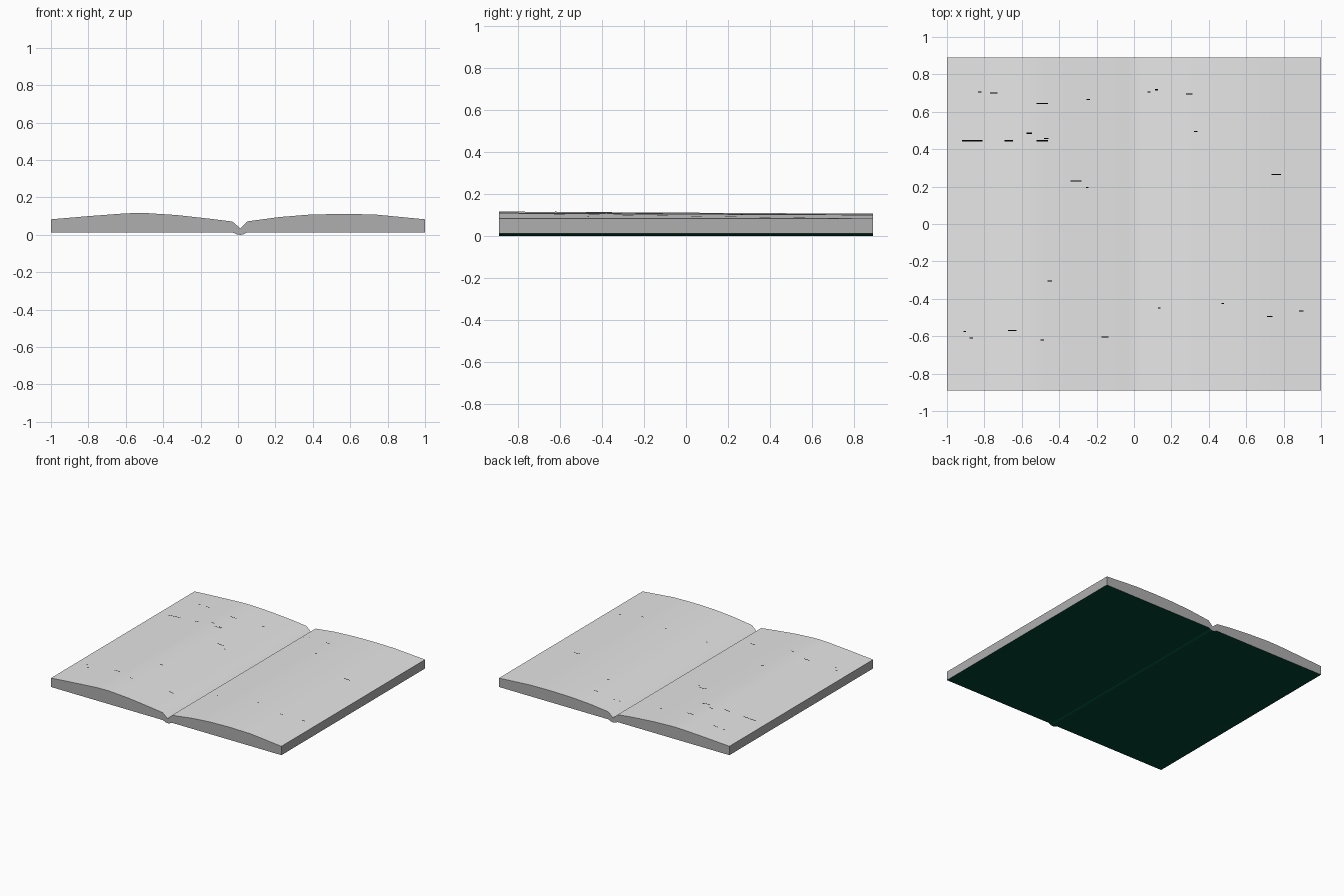
import bpy, bmesh

if "Cube" in bpy.data.objects:
    bpy.data.objects.remove(bpy.data.objects["Cube"])

D = 0.89          # half depth of the book
EDGE = 0.083      # height of the outer page edges
BASE = 0.013      # height of the cover boards

# Top outline of the open pages, left to right (x, z) at the front end
TOP = [(-1, EDGE), (-0.8, 0.1), (-0.6, 0.115), (-0.5, 0.117), (-0.33, 0.106),
       (-0.15, 0.086), (-0.03, 0.071), (0.012, 0.035), (0.05, 0.072),
       (0.22, 0.095), (0.38, 0.108), (0.55, 0.112), (0.73, 0.109), (1, EDGE)]
# Bottom outline with the bulging spine
BOTTOM = [(1, BASE), (0.05, BASE), (0.028, 0.002), (0.012, 0.0),
          (-0.004, 0.002), (-0.03, BASE), (-1, BASE)]


def material(name, rgb):
    m = bpy.data.materials.new(name)
    m.diffuse_color = (*rgb, 1)
    m.use_nodes = True
    m.node_tree.nodes["Principled BSDF"].inputs["Base Color"].default_value = m.diffuse_color
    return m


def back_height(z):
    # the pages lie a little flatter toward the back
    return EDGE + (z - EDGE) * 0.7 if z > EDGE else z


def page_height(x, y):
    for (x0, z0), (x1, z1) in zip(TOP, TOP[1:]):
        if x0 <= x <= x1:
            z = z0 + (z1 - z0) * (x - x0) / (x1 - x0)
            t = (y + D) / (2 * D)
            return z + (back_height(z) - z) * t


def finish(name, bm, mat, smooth=False):
    me = bpy.data.meshes.new(name)
    bm.to_mesh(me)
    bm.free()
    me.materials.append(mat)
    ob = bpy.data.objects.new(name, me)
    bpy.context.collection.objects.link(ob)
    if smooth:
        me.shade_smooth()
        mod = ob.modifiers.new("soft shading", 'WEIGHTED_NORMAL')
        mod.weight = 100
    return ob


def sheet(name, outline, mat):
    """Run an outline from front to back as one smooth sheet."""
    bm = bmesh.new()
    rows = [[bm.verts.new((x, y, z if y < 0 else back_height(z)))
             for x, z in outline] for y in (-D, D)]
    f, b = rows
    for i in range(len(outline) - 1):
        bm.faces.new((f[i], f[i + 1], b[i + 1], b[i]))
    return finish(name, bm, mat, True)


paper = material("paper", (0.8, 0.8, 0.8))
edge_grey = material("grey page edges", (0.43, 0.43, 0.43))
green = material("dark green cover", (0.0, 0.058, 0.032))
black = material("black ink", (0.0, 0.0, 0.0))

# Open page surface and the cover sheet with the spine
sheet("page_tops", TOP, paper)
sheet("cover", BOTTOM, green)

# Cut page edges: two ends and two fore edges
bm = bmesh.new()
for y, step in ((-D, -1), (D, 1)):
    ring = [(x, y, z if y < 0 else back_height(z)) for x, z in TOP + BOTTOM]
    bm.faces.new([bm.verts.new(p) for p in ring[::step]])
for s in (-1, 1):
    corners = [(s, -D * s, BASE), (s, D * s, BASE), (s, D * s, EDGE), (s, -D * s, EDGE)]
    bm.faces.new([bm.verts.new(p) for p in corners])
finish("page_edges", bm, edge_grey)

# Thin printed rules and specks on the pages: (x, y, length)
MARKS = [(-0.865, 0.445, 0.11), (-0.67, 0.445, 0.045), (-0.49, 0.445, 0.06),
         (-0.49, 0.645, 0.06), (-0.65, -0.57, 0.045), (-0.825, 0.705, 0.02),
         (-0.75, 0.7, 0.04), (-0.56, 0.485, 0.03), (-0.47, 0.457, 0.025),
         (-0.245, 0.665, 0.02), (-0.31, 0.23, 0.06), (-0.25, 0.195, 0.015),
         (-0.45, -0.305, 0.025), (-0.905, -0.575, 0.015), (-0.87, -0.61, 0.02),
         (-0.49, -0.62, 0.02), (-0.155, -0.605, 0.035), (0.08, 0.705, 0.015),
         (0.12, 0.718, 0.015), (0.295, 0.695, 0.035), (0.33, 0.495, 0.02),
         (0.76, 0.265, 0.05), (0.475, -0.425, 0.015), (0.725, -0.495, 0.03),
         (0.85, -0.245, 0.02), (0.895, -0.465, 0.025), (0.135, -0.45, 0.012)]
bm = bmesh.new()
for x, y, length in MARKS:
    quad = [(x + sx * length / 2, y + sy * 0.003) for sx, sy in
            ((-1, -1), (1, -1), (1, 1), (-1, 1))]
    bm.faces.new([bm.verts.new((px, py, page_height(px, py) + 0.0012)) for px, py in quad])
finish("printed_marks", bm, black)
